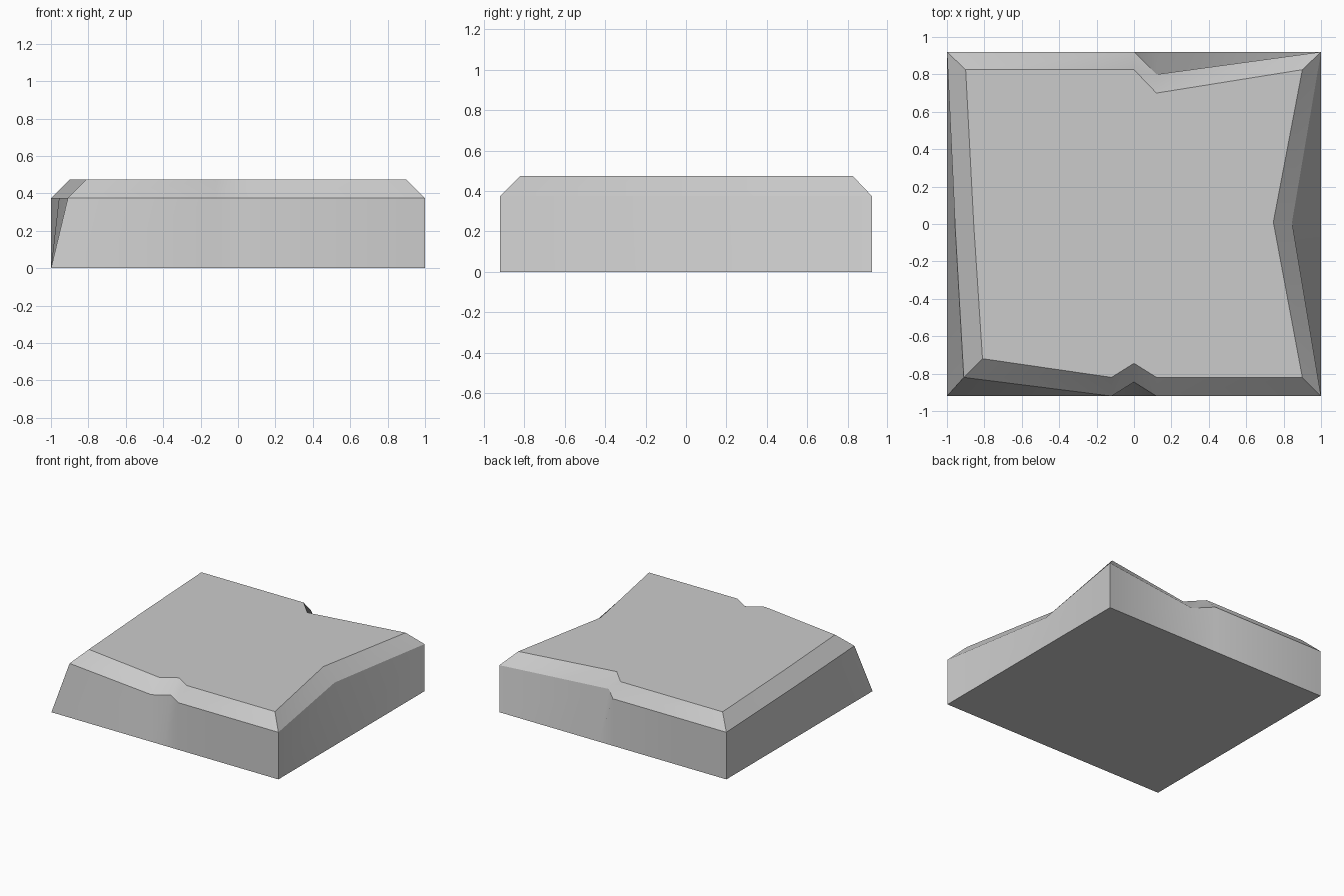
import bpy
import bmesh

cube = bpy.data.objects.get("Cube")
if cube:
    bpy.data.objects.remove(cube, do_unlink=True)

# Plain stone colour
stone = bpy.data.materials.new("grey_stone")
stone.use_nodes = True
grey = (0.6, 0.6, 0.6, 1)
stone.diffuse_color = grey
stone.node_tree.nodes["Principled BSDF"].inputs["Base Color"].default_value = grey

# Three outlines with matching points, counter-clockwise from the front right corner
foot = [(-1, -.92), (-.12, -.92), (0, -.92), (.12, -.92), (1, -.92), (1, 0),
        (1, .92), (.12, .92), (0, .92), (-1, .92), (-1, 0)]
shoulder = [(-.91, -.82), (-.12, -.92), (0, -.845), (.12, -.92), (1, -.92), (.845, .01),
            (1, .92), (.12, .80), (0, .92), (-1, .92), (-.957, 0)]
rim = [(-.81, -.72), (-.12, -.82), (0, -.745), (.12, -.82), (.9, -.82), (.745, .01),
       (.9, .825), (.12, .70), (0, .825), (-.9, .825), (-.857, 0)]
corners = {0, 4, 6, 9}

# Slab: walls, chamfer band, worn flat top and underside
bm = bmesh.new()
rings = [[bm.verts.new((x, y, z)) for x, y in outline]
         for outline, z in ((foot, 0), (shoulder, .375), (rim, .475))]
count = len(foot)
for low, high in zip(rings, rings[1:]):
    for i in range(count):
        j = (i + 1) % count
        bm.faces.new((low[i], low[j], high[j], high[i]))
bm.faces.new(rings[2])
bm.faces.new(rings[0][::-1])

# Chips blend smoothly along each side; corners and outlines stay crisp
for face in bm.faces:
    face.smooth = True
for ring in rings:
    for i in range(count):
        bm.edges.get((ring[i], ring[(i + 1) % count])).smooth = False
for low, high in zip(rings, rings[1:]):
    for i in corners:
        bm.edges.get((low[i], high[i])).smooth = False

mesh = bpy.data.meshes.new("stone_slab")
bm.to_mesh(mesh)
bm.free()
mesh.materials.append(stone)
slab = bpy.data.objects.new("stone_slab", mesh)
bpy.context.collection.objects.link(slab)
